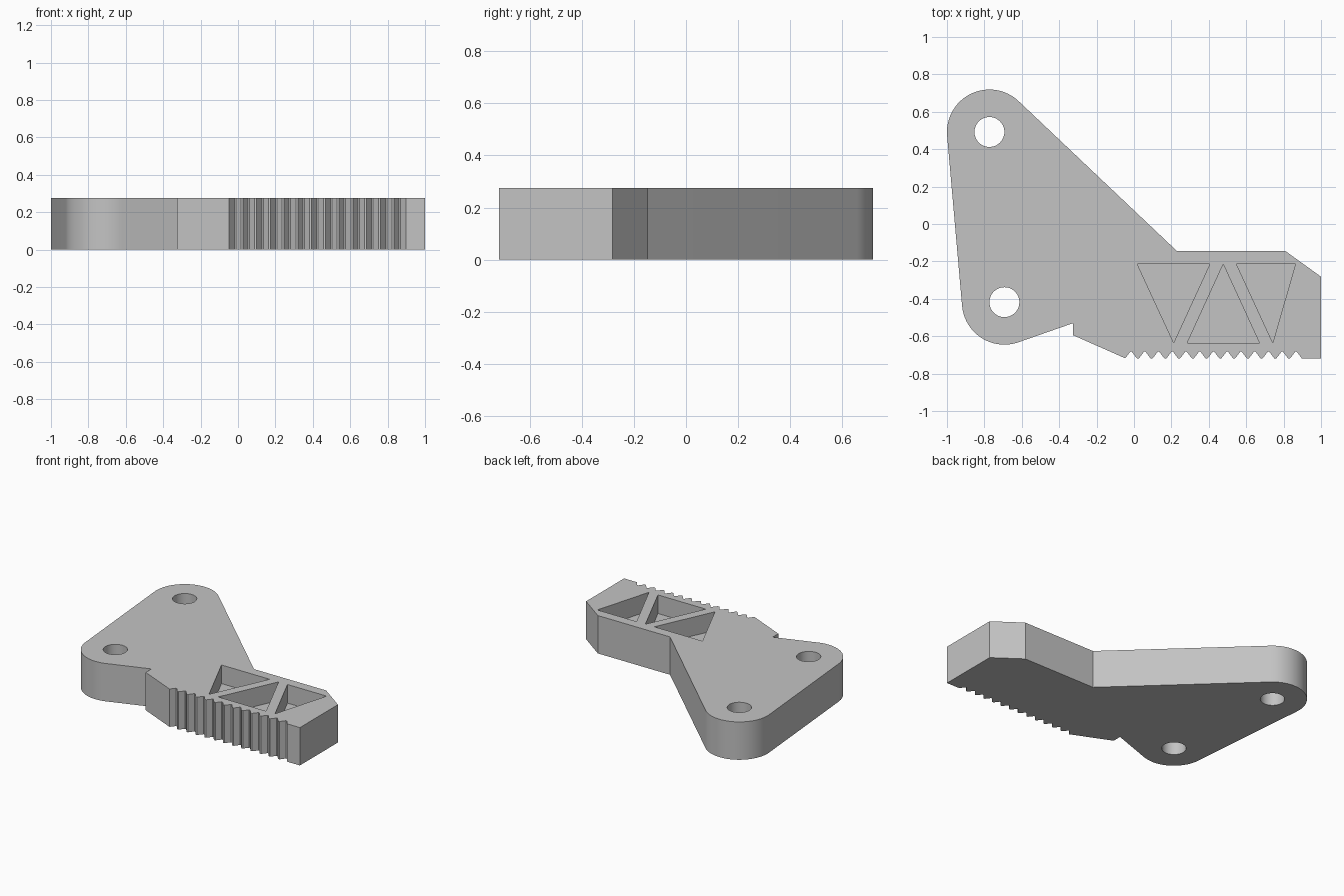
import bpy, bmesh
from math import cos, sin, radians, atan2, hypot, acos
from mathutils import Vector

cube = bpy.data.objects.get("Cube")
if cube:
    bpy.data.objects.remove(cube, do_unlink=True)

THICK = 0.275
POCKET_FLOOR = 0.14

grey = bpy.data.materials.new("light grey")
grey.use_nodes = True
colour = (0.55, 0.55, 0.55, 1)
grey.diffuse_color = colour
grey.node_tree.nodes["Principled BSDF"].inputs["Base Color"].default_value = colour


def prism(name, points, z0, z1):
    """Extrude a flat outline from z0 to z1."""
    bm = bmesh.new()
    face = bm.faces.new([bm.verts.new((x, y, z0)) for x, y in points])
    out = bmesh.ops.extrude_face_region(bm, geom=[face])
    verts = [g for g in out["geom"] if isinstance(g, bmesh.types.BMVert)]
    bmesh.ops.translate(bm, verts=verts, vec=(0, 0, z1 - z0))
    bmesh.ops.recalc_face_normals(bm, faces=bm.faces)
    mesh = bpy.data.meshes.new(name)
    bm.to_mesh(mesh)
    bm.free()
    mesh.materials.append(grey)
    obj = bpy.data.objects.new(name, mesh)
    bpy.context.collection.objects.link(obj)
    return obj


def arc(centre, r, a0, a1, n=24):
    """Points on a circle between two angles in radians."""
    return [(centre[0] + r * cos(a0 + (a1 - a0) * i / n),
             centre[1] + r * sin(a0 + (a1 - a0) * i / n)) for i in range(n + 1)]


def tangent_angle(centre, r, point, side):
    """Angle on the circle where a line to the point touches it."""
    dx, dy = point[0] - centre[0], point[1] - centre[1]
    return atan2(dy, dx) + side * acos(r / hypot(dx, dy))


# Outline: two rounded lobes, a notched jaw and a toothed edge
upper, lower, R = (-0.773, 0.492), (-0.693, -0.418), 0.227
jaw_corner, arm_corner = (-0.325, -0.53), (0.23, -0.145)
side_angle = atan2(lower[1] - upper[1], lower[0] - upper[0]) - radians(90)
side_angle += radians(360)

outline = arc(upper, R, tangent_angle(upper, R, arm_corner, 1), side_angle)
outline += arc(lower, R, side_angle,
               tangent_angle(lower, R, jaw_corner, -1) + radians(360))
outline += [jaw_corner, (-0.325, -0.595), (-0.047, -0.718)]
for i in range(13):
    x = -0.016 + i * 0.0735
    outline += [(x - 0.031, -0.718), (x - 0.004, -0.683),
                (x + 0.004, -0.683), (x + 0.031, -0.718)]
outline += [(1, -0.718), (1, -0.282), (0.81, -0.145), arm_corner]
# Drop repeated points
outline = [p for i, p in enumerate(outline)
           if (Vector(p) - Vector(outline[i - 1])).length > 0.002]
body = prism("jaw_plate", outline, 0, THICK)

# Cutters: bolt holes through, triangular pockets from the top
cutters = [prism("bolt_hole_cutter", arc(c, 0.08, 0, radians(352.5), 47), -0.1, THICK + 0.1)
           for c in (upper, lower)]
pockets = [
    [(0.018, -0.215), (0.405, -0.215), (0.212, -0.635)],
    [(0.477, -0.215), (0.285, -0.635), (0.67, -0.635)],
    [(0.548, -0.215), (0.863, -0.215), (0.742, -0.635)],
]
cutters += [prism("pocket_cutter", p, POCKET_FLOOR, THICK + 0.1) for p in pockets]

bpy.ops.object.select_all(action="DESELECT")
body.select_set(True)
bpy.context.view_layer.objects.active = body
for cutter in cutters:
    cutter.hide_render = True
    mod = body.modifiers.new("cut", "BOOLEAN")
    mod.operation = "DIFFERENCE"
    mod.solver = "EXACT"
    mod.object = cutter
    bpy.ops.object.modifier_apply(modifier=mod.name)
    bpy.data.objects.remove(cutter, do_unlink=True)

bpy.ops.object.shade_smooth_by_angle(angle=radians(25))
